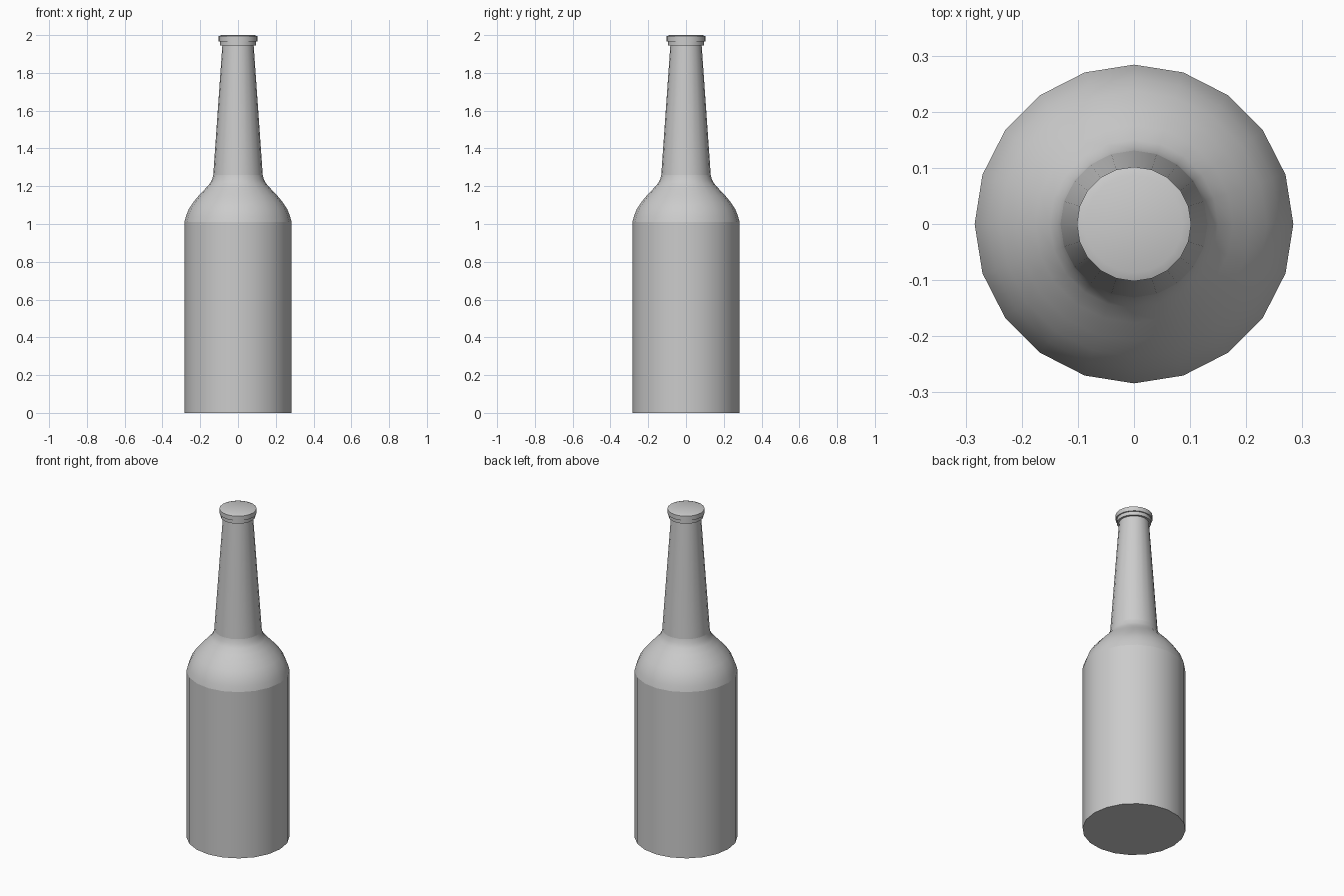
import bpy, bmesh, math

if "Cube" in bpy.data.objects:
    bpy.data.objects.remove(bpy.data.objects["Cube"])

SIDES = 20


def lathe(name, profile, cap_bottom=False, cap_top=False):
    """Revolve (radius, height) points around z."""
    bm = bmesh.new()
    rings = []
    for r, z in profile:
        rings.append([bm.verts.new((r * math.cos(2 * math.pi * i / SIDES),
                                    r * math.sin(2 * math.pi * i / SIDES), z))
                      for i in range(SIDES)])
    for a, b in zip(rings, rings[1:]):
        for i in range(SIDES):
            j = (i + 1) % SIDES
            bm.faces.new((a[i], a[j], b[j], b[i]))
    if cap_bottom:
        bm.faces.new(rings[0][::-1])
    if cap_top:
        bm.faces.new(rings[-1])
    mesh = bpy.data.meshes.new(name)
    bm.to_mesh(mesh)
    bm.free()
    obj = bpy.data.objects.new(name, mesh)
    bpy.context.collection.objects.link(obj)
    bpy.ops.object.select_all(action='DESELECT')
    obj.select_set(True)
    bpy.context.view_layer.objects.active = obj
    bpy.ops.object.shade_smooth_by_angle(angle=math.radians(30))
    return obj


# Straight cylindrical body with a flat base
lathe("body", [(0.284, 0), (0.284, 1.01)], cap_bottom=True)

# Rounded shoulder flowing in to the neck
lathe("shoulder", [(0.284, 1.01), (0.276, 1.04), (0.260, 1.08), (0.237, 1.115),
                   (0.208, 1.15), (0.176, 1.184), (0.150, 1.213),
                   (0.137, 1.235), (0.131, 1.26)])

# Tapered neck
lathe("neck", [(0.131, 1.26), (0.083, 1.945)])

# Lip: lower collar, wider rim and a bevelled closed top
lathe("lip", [(0.083, 1.945), (0.095, 1.945), (0.095, 1.967), (0.102, 1.967),
              (0.102, 1.994), (0.087, 2.0)], cap_top=True)
